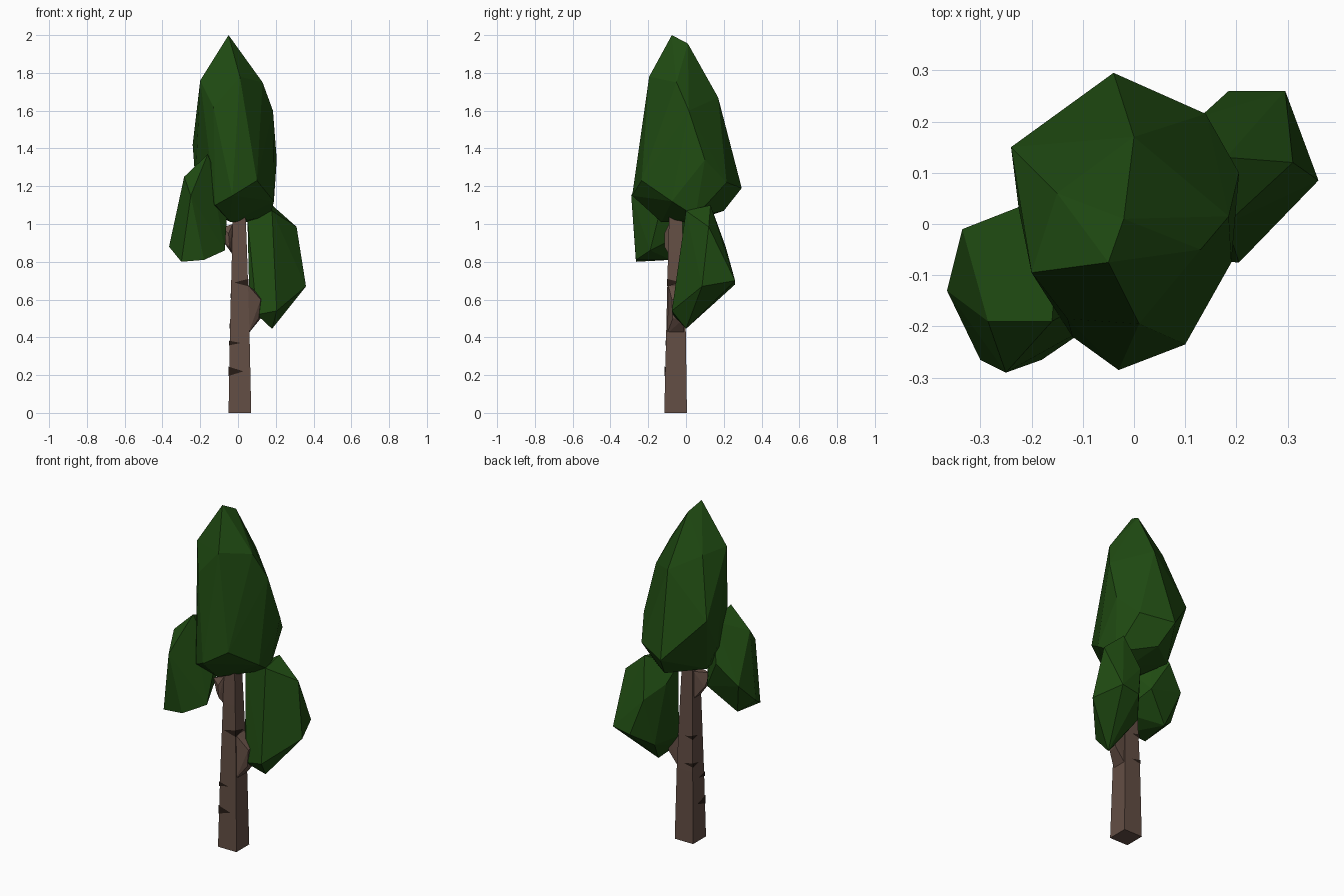
import bpy, bmesh
from mathutils import Vector


def material(name, rgb):
    m = bpy.data.materials.new(name)
    m.diffuse_color = (*rgb, 1)
    return m


LEAF = material("leaf_green", (0.014, 0.07, 0.006))
BARK = material("bark_brown", (0.125, 0.076, 0.058))
DARK = material("bark_dark", (0.02, 0.012, 0.008))


def finish(name, bm, mat):
    bmesh.ops.recalc_face_normals(bm, faces=bm.faces)
    me = bpy.data.meshes.new(name)
    bm.to_mesh(me)
    bm.free()
    me.materials.append(mat)
    ob = bpy.data.objects.new(name, me)
    bpy.context.collection.objects.link(ob)
    return ob


def hull(name, points, mat):
    """Faceted convex clump around a few control points."""
    bm = bmesh.new()
    for p in points:
        bm.verts.new(p)
    res = bmesh.ops.convex_hull(bm, input=bm.verts)
    loose = {g for g in res["geom_interior"] + res["geom_unused"]
             if isinstance(g, bmesh.types.BMVert)}
    bmesh.ops.delete(bm, geom=list(loose), context='VERTS')
    return finish(name, bm, mat)


# Trunk: tapered square, sections are (z, centre x, centre y, half width)
SECTIONS = [(0, 0.01, -0.055, 0.06), (0.42, 0.009, -0.053, 0.052),
            (0.85, 0.008, -0.055, 0.04), (1.05, 0.006, -0.055, 0.034)]
CORNERS = [(-1, -1), (1, -1), (1, 1), (-1, 1)]


def section_at(z):
    for a, b in zip(SECTIONS, SECTIONS[1:]):
        if z <= b[0]:
            t = (z - a[0]) / (b[0] - a[0])
            return [a[i] + t * (b[i] - a[i]) for i in (1, 2, 3)]


bm = bmesh.new()
rings = [[bm.verts.new((cx + sx * h, cy + sy * h, z)) for sx, sy in CORNERS]
         for z, cx, cy, h in SECTIONS]
for lo, hi in zip(rings, rings[1:]):
    for i in range(4):
        j = (i + 1) % 4
        bm.faces.new((lo[i], lo[j], hi[j], hi[i]))
bm.faces.new(rings[0][::-1])
bm.faces.new(rings[-1])
finish("trunk", bm, BARK)


# Branch stubs reaching into the side crowns
hull("right_branch", [(0.055, -0.1, 0.42), (0.055, -0.01, 0.42),
                      (0.05, -0.095, 0.68), (0.05, -0.015, 0.68),
                      (0.11, -0.07, 0.5), (0.12, -0.01, 0.5),
                      (0.12, -0.075, 0.6), (0.13, -0.01, 0.61)], BARK)
hull("left_branch", [(-0.03, -0.09, 0.84), (-0.03, -0.03, 0.84),
                     (-0.028, -0.09, 1.0), (-0.028, -0.03, 1.0),
                     (-0.045, -0.115, 0.88), (-0.05, -0.115, 0.95),
                     (-0.07, -0.1, 0.9), (-0.09, -0.1, 0.98),
                     (-0.08, -0.06, 0.91)], BARK)

# Dark bark notches folded around the trunk corners
for n, (corner, z, height, reach) in enumerate([
        (0, 0.22, 0.05, 0.65), (0, 0.37, 0.025, 0.55), (1, 0.69, 0.04, 0.8),
        (3, 0.46, 0.025, 0.55), (3, 0.62, 0.025, 0.5)]):
    cx, cy, h = section_at(z)
    sx, sy = CORNERS[corner]
    h += 0.003
    bm = bmesh.new()
    top = bm.verts.new((cx + sx * h, cy + sy * h, z + height / 2))
    low = bm.verts.new((cx + sx * h, cy + sy * h, z - height / 2))
    tip_x = bm.verts.new((cx + sx * h * (1 - 2 * reach), cy + sy * h, z))
    tip_y = bm.verts.new((cx + sx * h, cy + sy * h * (1 - 2 * reach), z))
    bm.faces.new((top, low, tip_x))
    bm.faces.new((low, top, tip_y))
    finish(f"bark_notch_{n + 1}", bm, DARK)

# Foliage crowns
hull("main_crown", [
    (-0.05, -0.075, 2.0), (-0.02, 0.01, 1.955), (-0.2, -0.095, 1.76),
    (0.01, -0.195, 1.78), (-0.13, -0.185, 1.62), (0.13, -0.05, 1.75),
    (0.185, 0.015, 1.6), (0.205, 0.1, 1.34), (0.19, -0.075, 1.12),
    (0.1, -0.235, 1.23), (-0.03, -0.285, 1.15), (-0.12, -0.22, 1.1),
    (-0.04, 0.295, 1.19), (0.0, 0.17, 1.67), (-0.24, 0.15, 1.42),
    (-0.15, 0.06, 1.75), (0.14, 0.215, 1.22), (-0.04, -0.13, 1.01),
    (0.17, 0.05, 1.04), (0.0, 0.2, 1.07), (-0.18, 0.06, 1.09),
    (-0.225, 0.03, 1.22), (0.05, 0.02, 1.01)], LEAF)

hull("left_crown", [
    (-0.365, -0.13, 0.88), (-0.3, -0.265, 0.80), (-0.25, -0.29, 1.15),
    (-0.285, -0.19, 1.25), (-0.16, -0.19, 1.37), (-0.335, -0.01, 1.0),
    (-0.22, 0.035, 1.12), (-0.18, -0.265, 0.81), (-0.07, -0.19, 0.86),
    (-0.13, -0.01, 0.95), (-0.15, -0.05, 1.32), (-0.055, -0.13, 1.1),
    (-0.28, -0.08, 0.81)], LEAF)

hull("right_crown", [
    (0.18, 0.0, 0.445), (0.36, 0.085, 0.67), (0.31, 0.12, 0.985),
    (0.295, 0.26, 0.7), (0.185, 0.26, 0.68), (0.13, 0.21, 0.88),
    (0.205, -0.075, 0.54), (0.1, -0.07, 0.52), (0.18, 0.13, 1.1),
    (0.18, 0.0, 1.07), (0.05, 0.0, 1.03), (0.06, -0.02, 0.6),
    (0.1, 0.15, 0.6), (0.06, 0.1, 0.95)], LEAF)
